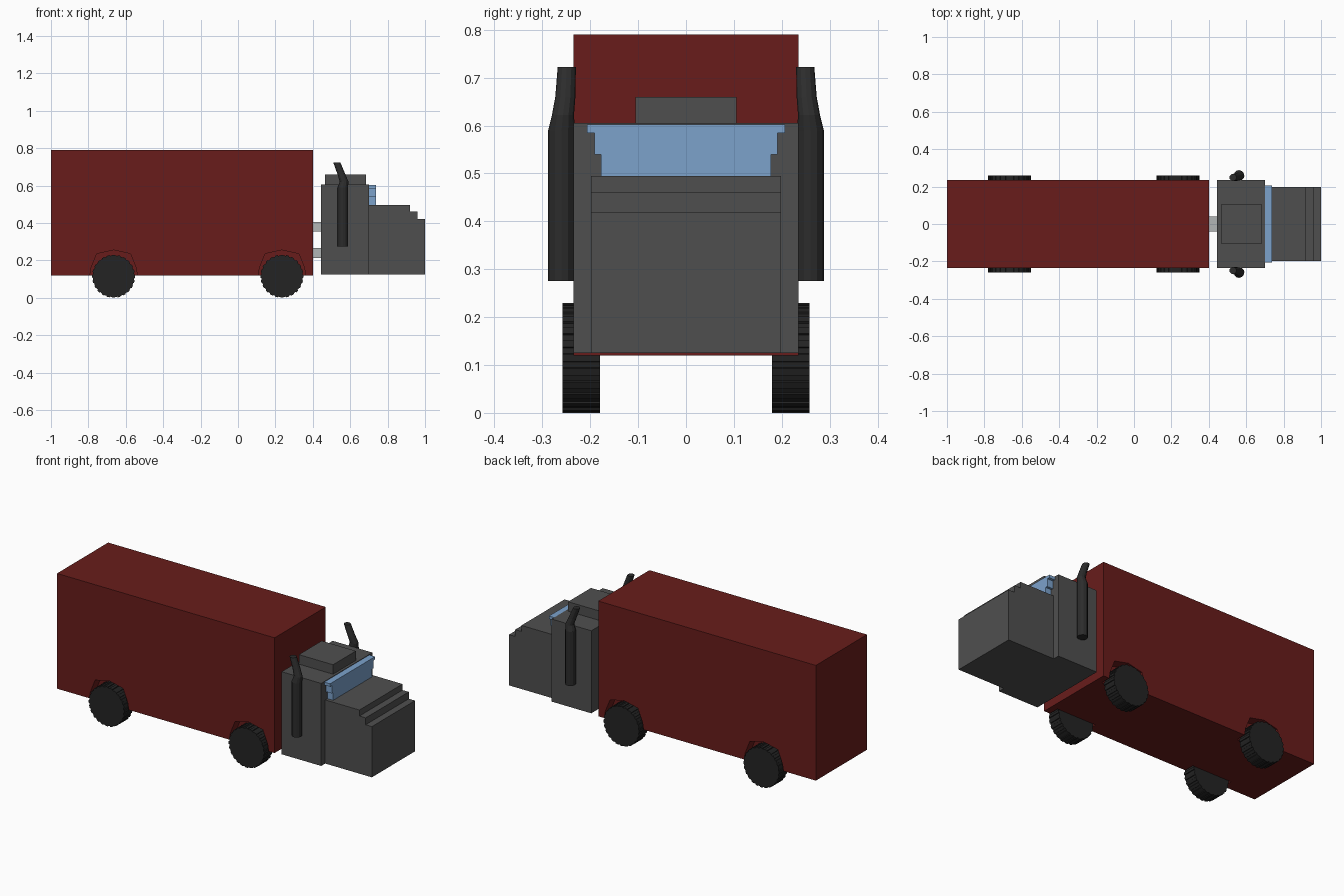
import bpy, bmesh, math

if "Cube" in bpy.data.objects:
    bpy.data.objects.remove(bpy.data.objects["Cube"])


def material(name, rgb):
    m = bpy.data.materials.new(name)
    m.diffuse_color = (*rgb, 1)
    m.use_nodes = True
    m.node_tree.nodes["Principled BSDF"].inputs["Base Color"].default_value = m.diffuse_color
    return m


RED = material("dark_red", (0.14, 0.012, 0.011))
GREY = material("dark_grey", (0.078, 0.078, 0.078))
BLACK = material("rubber", (0.017, 0.017, 0.017))
SOOT = material("soot", (0.025, 0.025, 0.025))
BLUE = material("glass", (0.20, 0.36, 0.60))
STEEL = material("steel", (0.45, 0.47, 0.47))


def loft(name, rings, mat):
    """Closed solid through rings of points with equal counts."""
    bm = bmesh.new()
    vs = [[bm.verts.new(p) for p in ring] for ring in rings]
    n = len(vs[0])
    for a, b in zip(vs, vs[1:]):
        for i in range(n):
            j = (i + 1) % n
            bm.faces.new((a[i], a[j], b[j], b[i]))
    bm.faces.new(vs[0])
    bm.faces.new(vs[-1])
    bmesh.ops.recalc_face_normals(bm, faces=bm.faces)
    me = bpy.data.meshes.new(name)
    bm.to_mesh(me)
    bm.free()
    ob = bpy.data.objects.new(name, me)
    bpy.context.collection.objects.link(ob)
    if mat:
        me.materials.append(mat)
    return ob


def prism(name, xz, y0, y1, mat):
    return loft(name, [[(x, y, z) for x, z in xz] for y in (y0, y1)], mat)


def box(name, x0, x1, hy, z0, z1, mat):
    return prism(name, [(x0, z0), (x1, z0), (x1, z1), (x0, z1)], -hy, hy, mat)


# Cargo body
cargo = box("cargo_body", -1.0, 0.4, 0.235, 0.12, 0.79, RED)

# Wheels with tread blocks, and the arches cut into the cargo body
arch = [(-0.13, 0.10), (-0.12, 0.16), (-0.09, 0.235), (0, 0.255),
        (0.09, 0.235), (0.12, 0.16), (0.13, 0.10)]
TEETH = 24
for label, cx in (("rear", -0.665), ("front", 0.235)):
    for side, s in (("right", -1), ("left", 1)):
        tread = []
        for i in range(TEETH):
            for step, r in ((0, 0.115), (0.5, 0.115), (0.55, 0.111), (0.95, 0.111)):
                a = 2 * math.pi * (i + step - 0.25) / TEETH
                tread.append((cx + r * math.cos(a), 0.115 + r * math.sin(a)))
        prism(f"{label}_{side}_wheel", tread, s * 0.18, s * 0.258, BLACK)
        cutter = prism(f"{label}_{side}_arch_cutter",
                       [(cx + x, z) for x, z in arch], s * 0.175, s * 0.30, None)
        cutter.hide_render = True
        cutter.hide_viewport = True
        mod = cargo.modifiers.new("wheel_arch", 'BOOLEAN')
        mod.operation = 'DIFFERENCE'
        mod.solver = 'EXACT'
        mod.object = cutter

# Couplings between cargo body and cab
box("upper_coupling", 0.395, 0.45, 0.04, 0.355, 0.405, STEEL)
box("lower_coupling", 0.395, 0.45, 0.04, 0.212, 0.267, STEEL)

# Cab, roof fairing and stepped bonnet
box("cab", 0.445, 0.70, 0.235, 0.125, 0.605, GREY)
box("roof_fairing", 0.465, 0.685, 0.105, 0.605, 0.66, GREY)
prism("bonnet", [(0.70, 0.125), (1.0, 0.125), (1.0, 0.42), (0.96, 0.42),
                 (0.96, 0.46), (0.92, 0.46), (0.92, 0.495), (0.70, 0.495)],
      -0.198, 0.198, GREY)

# Windscreen, widening in steps towards the top
for i, (hy, z0, z1) in enumerate([(0.178, 0.495, 0.54), (0.191, 0.54, 0.585),
                                  (0.207, 0.585, 0.602)]):
    box(f"windscreen_{i + 1}", 0.70, 0.737, hy, z0, z1, BLUE)

# Exhaust stacks, bent backwards at the top: x, y, z, radius
stack = [(0.561, 0.260, 0.275, 0.028), (0.561, 0.260, 0.59, 0.028),
         (0.567, 0.257, 0.622, 0.023), (0.553, 0.252, 0.66, 0.021),
         (0.529, 0.249, 0.722, 0.019)]
for side, s in (("right", -1), ("left", 1)):
    rings = []
    for x, y, z, r in stack:
        rings.append([(x + r * math.cos(t), s * (y + r * math.sin(t)), z)
                      for t in (2 * math.pi * k / 12 for k in range(12))])
    loft(f"{side}_exhaust_stack", rings, SOOT)
